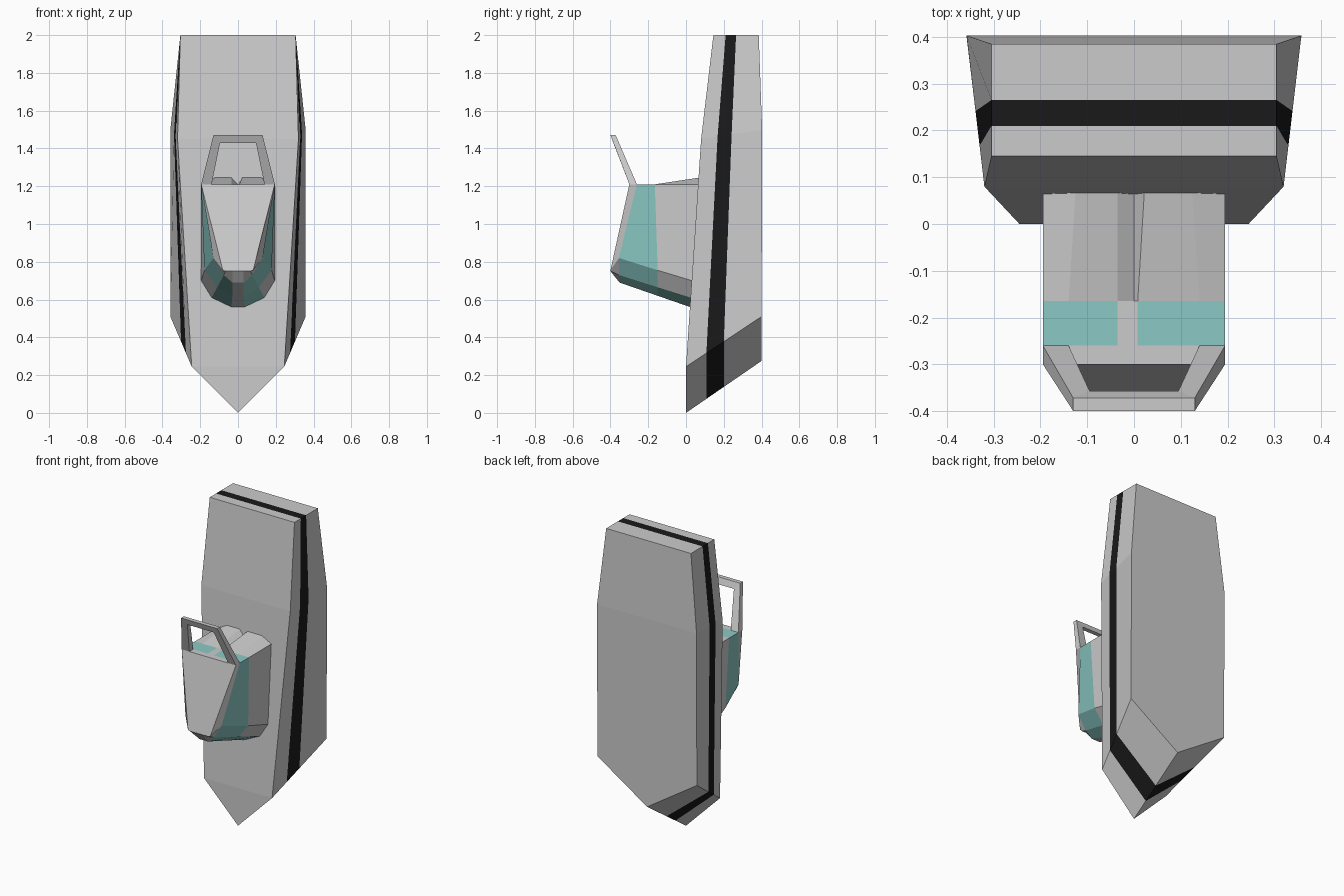
import bpy, bmesh
from mathutils import Vector

if "Cube" in bpy.data.objects:
    bpy.data.objects.remove(bpy.data.objects["Cube"])


def material(name, color):
    m = bpy.data.materials.new(name)
    m.diffuse_color = color
    m.use_nodes = True
    m.node_tree.nodes["Principled BSDF"].inputs["Base Color"].default_value = m.diffuse_color
    return m


GREY = material("grey", (0.8, 0.8, 0.8, 1))
BLACK = material("black", (0.01, 0.01, 0.01, 1))
TEAL = material("teal", (0.26, 0.59, 0.56, 1))


def loft(name, rings, caps, mats, pick=lambda band, side: 0):
    """Skin matching closed rings; caps = index tuples used at both ends."""
    bm = bmesh.new()
    vs = [[bm.verts.new(p) for p in r] for r in rings]
    n = len(rings[0])
    for b in range(len(vs) - 1):
        for s in range(n):
            t = (s + 1) % n
            f = bm.faces.new((vs[b][s], vs[b][t], vs[b + 1][t], vs[b + 1][s]))
            f.material_index = pick(b, s)
    for r in (vs[0], vs[-1]):
        for c in caps:
            bm.faces.new([r[i] for i in c])
    bmesh.ops.recalc_face_normals(bm, faces=bm.faces)
    me = bpy.data.meshes.new(name)
    bm.to_mesh(me)
    bm.free()
    for m in mats:
        me.materials.append(m)
    ob = bpy.data.objects.new(name, me)
    bpy.context.collection.objects.link(ob)
    return ob


def mirror(p):
    return Vector((-p[0], p[1], p[2]))


# Shield slab: front and back outlines with a dark band between them
front = [(0, 0, 0), (0.245, 0, 0.245), (0.32, 0.08, 1.45), (0.305, 0.145, 2)]
back = [(0, 0.4, 0.275), (0.358, 0.4, 0.51), (0.358, 0.403, 1.5), (0.305, 0.385, 2)]
rings = []
for t in (0, 0.27, 0.5, 1):
    half = [Vector(a).lerp(Vector(b), t) for a, b in zip(front, back)]
    rings.append(half + [mirror(p) for p in half[:0:-1]])
loft("shield", rings, [(0, 1, 6), (1, 2, 5, 6), (2, 3, 4, 5)],
     [GREY, BLACK], lambda band, side: int(band == 1))

# Front housing: right-hand points (bottom, chamfer, side, top corner) per section,
# then top points crossing to the left around a small notch
sections = [
    ([(0.03, -0.4, 0.75), (0.065, -0.4, 0.75), (0.08, -0.4, 0.755), (0.195, -0.3, 1.21)],
     [(0.14, 1.21), (0.008, 1.21), (0, 1.21), (-0.035, 1.21), (-0.14, 1.21)]),
    ([(0.03, -0.352, 0.69), (0.075, -0.355, 0.73), (0.13, -0.355, 0.82), (0.195, -0.26, 1.21)],
     [(0.14, 1.21), (0.008, 1.21), (0, 1.21), (-0.035, 1.21), (-0.14, 1.21)]),
    ([(0.03, -0.15, 0.62), (0.11, -0.15, 0.665), (0.178, -0.15, 0.755), (0.195, -0.165, 1.21)],
     [(0.14, 1.21), (0.008, 1.21), (0, 1.21), (-0.035, 1.21), (-0.14, 1.21)]),
    ([(0.035, 0.023, 0.56), (0.14, 0.026, 0.61), (0.195, 0.032, 0.7), (0.195, 0.067, 1.21)],
     [(0.125, 1.245), (0.022, 1.245), (0, 1.205), (-0.035, 1.245), (-0.125, 1.245)]),
]
rings = []
for right, top in sections:
    y = right[3][1]
    rings.append([Vector(p) for p in right] + [Vector((x, y, z)) for x, z in top]
                 + [mirror(p) for p in right[::-1]])


def housing_color(band, side):
    if side in (0, 11):                       # lower chamfers
        return int(band > 0)
    return int(band == 1 and side not in (5, 6, 12))


loft("housing", rings, [(0, 1, 11, 12), (1, 2, 10, 11),
                        (2, 3, 4, 5, 6, 7, 8, 9, 10)],
     [GREY, TEAL], housing_color)

# Handle: leaning frame, each station is outer and inner edge with depth
right = [
    [(0.195, -0.30, 1.21), (0.195, -0.26, 1.21), (0.14, -0.26, 1.21), (0.14, -0.30, 1.21)],
    [(0.13, -0.40, 1.47), (0.13, -0.372, 1.47), (0.095, -0.357, 1.43), (0.095, -0.385, 1.43)],
]
left = [[mirror(p) for p in s] for s in right[::-1]]
loft("handle", right + left, [(0, 1, 2, 3)], [GREY])
